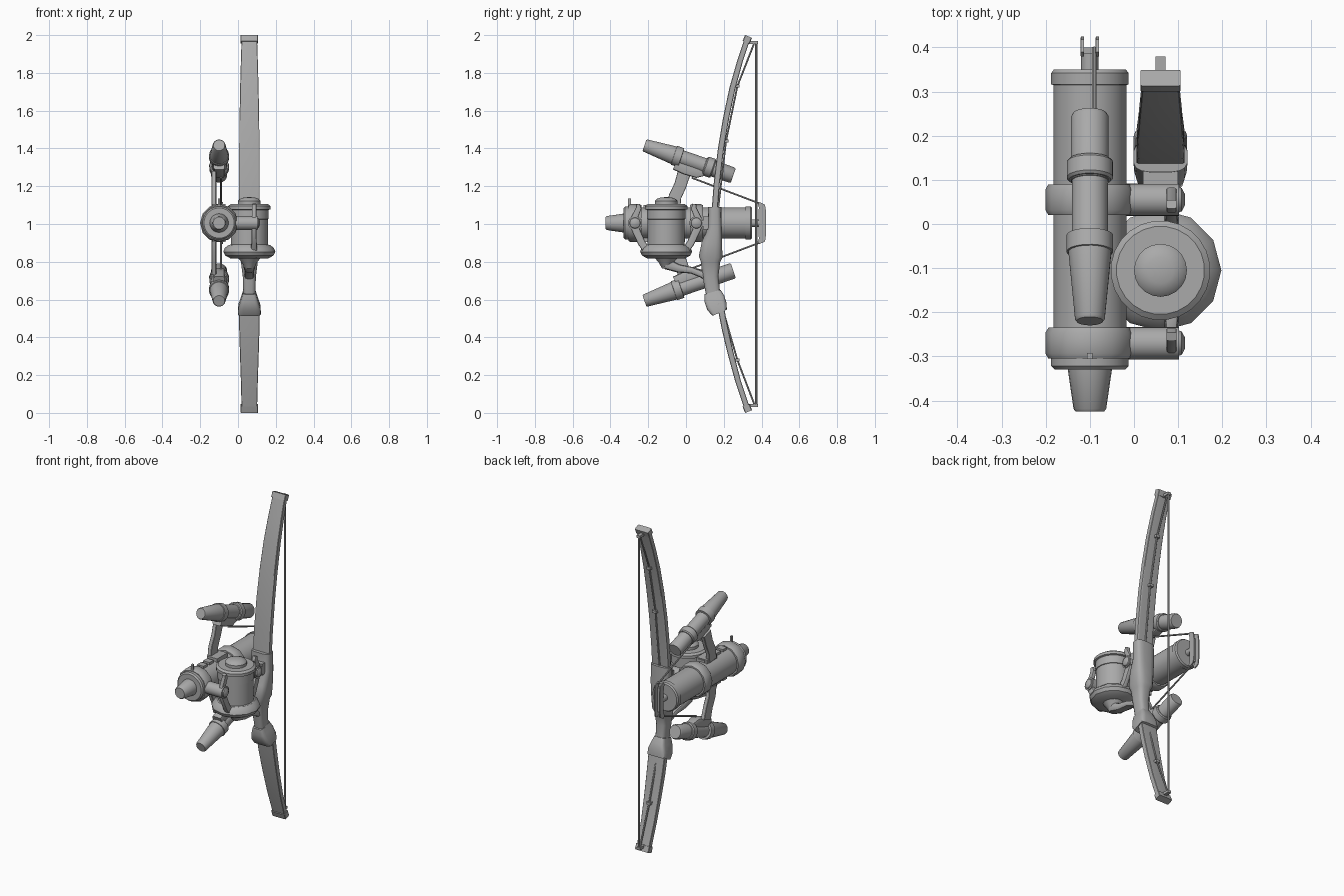
import bpy, bmesh, math
from mathutils import Vector

grey = bpy.data.materials.new("grey metal")
grey.diffuse_color = (0.4, 0.4, 0.4, 1)


def make(name, bm, smooth=True):
    bmesh.ops.recalc_face_normals(bm, faces=bm.faces)
    me = bpy.data.meshes.new(name)
    bm.to_mesh(me)
    bm.free()
    me.materials.append(grey)
    ob = bpy.data.objects.new(name, me)
    bpy.context.collection.objects.link(ob)
    if smooth:
        bpy.ops.object.select_all(action='DESELECT')
        ob.select_set(True)
        bpy.context.view_layer.objects.active = ob
        bpy.ops.object.shade_smooth_by_angle(angle=math.radians(35))
    return ob


def skin(name, rings, smooth=True):
    """Bridge rings of points and cap both ends."""
    bm = bmesh.new()
    vs = [[bm.verts.new(p) for p in r] for r in rings]
    n = len(vs[0])
    for a, b in zip(vs, vs[1:]):
        for i in range(n):
            j = (i + 1) % n
            bm.faces.new((a[i], a[j], b[j], b[i]))
    bm.faces.new(vs[0])
    bm.faces.new(vs[-1])
    return make(name, bm, smooth)


def lathe(name, start, axis, profile, n=24, smooth=True):
    """Profile is (distance along axis, radius)."""
    s, a = Vector(start), Vector(axis).normalized()
    u = a.orthogonal().normalized()
    w = a.cross(u)
    turn = [2 * math.pi * (i + 0.5) / n for i in range(n)]
    return skin(name, [[s + a * d + (u * math.cos(t) + w * math.sin(t)) * r for t in turn]
                       for d, r in profile], smooth)


def blade(name, x, path, power=0.35, n=16, smooth=True):
    """Strip in the y-z plane; path is (y, z, half width in x, half thickness)."""
    pts = [Vector((x, p[0], p[1])) for p in path]
    rings = []
    for i, (c, p) in enumerate(zip(pts, path)):
        t = (pts[min(i + 1, len(pts) - 1)] - pts[max(i - 1, 0)]).normalized()
        nrm = Vector((0, -t.z, t.y))
        ring = []
        for k in range(n):
            a = 2 * math.pi * (k + 0.5) / n
            ca, sa = math.cos(a), math.sin(a)
            ring.append(c + Vector((1, 0, 0)) * p[2] * math.copysign(abs(ca) ** power, ca)
                        + nrm * p[3] * math.copysign(abs(sa) ** power, sa))
        rings.append(ring)
    return skin(name, rings, smooth)


def box(name, lo, hi):
    lo, hi = Vector(lo), Vector(hi)
    bm = bmesh.new()
    bmesh.ops.create_cube(bm, size=1)
    for v in bm.verts:
        v.co = Vector(((lo[i] + hi[i]) / 2 + v.co[i] * (hi[i] - lo[i]) for i in range(3)))
    return make(name, bm, False)


def rod(name, pts, r=0.005, n=8):
    for i, (a, b) in enumerate(zip(pts, pts[1:])):
        a, b = Vector(a), Vector(b)
        lathe(f"{name}_{i}", a, b - a, [(0, r), ((b - a).length, r)], n)


BX = 0.06   # bow and reel plane
TX = -0.1   # tube plane

# Bow limbs, tips and riser
blade("upper_limb", BX, [(0.150, 1.05, .055, .016), (0.163, 1.22, .055, .016), (0.185, 1.40, .054, .016),
      (0.212, 1.56, .052, .016), (0.246, 1.72, .049, .016), (0.285, 1.86, .045, .015), (0.325, 1.98, .041, .015)],
      0.15, 12)
blade("lower_limb", BX, [(0.180, 0.58, .056, .017), (0.205, 0.45, .054, .017), (0.235, 0.32, .05, .016),
      (0.275, 0.17, .045, .015), (0.325, 0.02, .041, .015)], 0.15, 12)
blade("upper_tip", BX, [(0.318, 1.962, .046, .02), (0.331, 1.993, .046, .02)], 0.15, 12)
blade("lower_tip", BX, [(0.318, 0.04, .046, .02), (0.331, 0.007, .046, .02)], 0.15, 12)
blade("riser", BX, [(0.152, 1.09, .062, .035), (0.153, 0.98, .062, .037), (0.138, 0.90, .06, .055),
      (0.130, 0.825, .055, .063), (0.130, 0.80, .045, .052), (0.130, 0.72, .035, .042),
      (0.145, 0.62, .032, .038)], 0.6, 16)
blade("lower_socket", BX, [(0.140, 0.64, .034, .045), (0.150, 0.605, .045, .055),
      (0.163, 0.565, .058, .055), (0.178, 0.53, .061, .042)], 0.35, 16)

# Bowstring, guide line and its eyelets
rod("bowstring", [(BX, 0.372, 0.04), (BX, 0.372, 1.965)], 0.006)
rod("upper_guide_line", [(BX, 0.362, 1.96), (BX, 0.272, 1.73), (BX, 0.212, 1.44), (BX, 0.17, 1.08)])
rod("lower_guide_line", [(BX, 0.362, 0.045), (BX, 0.272, 0.28), (BX, 0.20, 0.53)])
for k, (y, z) in enumerate([(0.262, 1.73), (0.206, 1.44), (0.262, 0.28)]):
    box(f"line_eyelet_{k}", (BX - .013, y - .015, z - .008), (BX + .013, y + .02, z + .008))
for z in (0.04, 1.962):
    box("string_nock", (BX - .011, 0.33, z - .008), (BX + .011, 0.38, z + .008))

# Main tube with end caps, nozzle and clamp rings
lathe("main_tube", (TX, -0.33, 1.005), (0, 1, 0), [(0, .08), (.008, .088), (.035, .088), (.036, .083),
      (.645, .083), (.646, .088), (.672, .088), (.68, .082)], 32)
lathe("nozzle", (TX, -0.425, 1.005), (0, 1, 0), [(0, .032), (.006, .037), (.095, .05)], 20)
for k, y in enumerate((-0.305, 0.02)):
    lathe(f"clamp_ring_{k}", (TX, y, 1.005), (0, 1, 0), [(0, .094), (.012, .101), (.058, .101), (.07, .094)], 12)
    lathe(f"clamp_knob_{k}", (-0.02, y + .035, 1.005), (1, 0, 0), [(0, .037), (.122, .037)], 20)
    lathe(f"clamp_knob_cap_{k}", (0.10, y + .035, 1.005), (1, 0, 0), [(0, .03), (.008, .027), (.016, .012)], 16)
box("front_sight", (TX - .006, -0.306, 1.09), (TX + .006, -0.292, 1.135))
box("clamp_bridge", (0.02, 0.09, 0.97), (0.1, 0.135, 1.04))

# Cable yoke behind the tube
lathe("yoke_pin", (TX, 0.34, 1.005), (0, 1, 0), [(0, .02), (.055, .02)], 12)
for x in (TX - .017, TX + .017):
    blade("yoke_plate", x, [(0.385, 0.90, .004, .008), (0.402, 0.915, .004, .018), (0.407, 0.95, .004, .018),
          (0.407, 1.06, .004, .018), (0.402, 1.095, .004, .018), (0.385, 1.11, .004, .008)], 0.2, 8, False)
box("yoke_web", (TX - .017, 0.385, 0.93), (TX + .017, 0.4, 1.08))

# Two side barrels mirrored above and below the tube
for word, s in (("upper", 1), ("lower", -1)):
    def Z(h):
        return 1.005 + s * h
    start = Vector((TX, -0.22, Z(0.412)))
    end = Vector((TX, 0.25, Z(0.252)))
    d = end - start
    lathe(f"{word}_barrel", start, d, [(0, .03), (.006, .034), (.165, .049), (.166, .053), (.205, .053),
          (.206, .041), (.335, .041), (.336, .043), (.488, .043), (.497, .038)], 24)
    lathe(f"{word}_barrel_band", start + d.normalized() * .338, d, [(0, .048), (.006, .053), (.042, .053),
          (.048, .048)], 16)
    blade(f"{word}_barrel_bracket", TX, [(-0.055, Z(.315), .03, .035), (0.0, Z(.29), .03, .035),
          (0.06, Z(.268), .03, .03), (0.10, Z(.27), .025, .02)], 0.35, 12)
    blade(f"{word}_arm", -0.128, [(-0.065, Z(.08), .013, .035), (-0.058, Z(.14), .013, .034),
          (-0.03, Z(.2), .013, .033), (-0.01, Z(.265), .013, .035)], 0.2, 12)
    lo, hi = sorted((Z(.075), Z(.1)))
    box(f"{word}_arm_mount", (-0.135, -0.11, lo), (-0.065, -0.01, hi))
    for k in range(4):
        box(f"{word}_rail_block_{k}", (TX - .022, -0.225 + k * .06, lo), (TX + .022, -0.185 + k * .06, hi - .005))
    rod(f"{word}_cable", [(-0.09, 0.03, Z(.24)), (-0.09, 0.40, Z(.1))])

# Reel: spool, flange, cap, faceted base
RY = -0.105
lathe("reel_spool", (BX, RY, 0.86), (0, 0, 1), [(0, .108), (.03, .104), (.032, .099), (.165, .099), (.166, .103),
      (.215, .103), (.218, .113), (.235, .113), (.245, .1)], 24)
lathe("reel_cap", (BX, RY, 1.10), (0, 0, 1), [(0, .06), (.022, .06), (.033, .05), (.04, .03), (.042, .008)], 20)
lathe("reel_base", (BX, RY, 0.818), (0, 0, 1), [(0, .10), (.015, .128), (.035, .138), (.055, .13), (.072, .108)], 12)
lathe("reel_stem", (BX, RY, 0.765), (0, 0, 1), [(0, .022), (.03, .04), (.06, .065)], 16)
# Foot joining the reel to the riser
blade("reel_foot", BX, [(-0.12, 0.82, .035, .032), (-0.095, 0.785, .032, .03), (-0.04, 0.765, .028, .023),
      (0.03, 0.755, .025, .018), (0.08, 0.735, .025, .018), (0.13, 0.71, .025, .022)], 0.7, 12)
# Bail arms from the base up past the knobs
for k, m in enumerate((1, -1)):
    blade(f"bail_arm_{k}", 0.085, [(RY + m * .085, 0.835, .02, .02), (RY + m * .13, 0.90, .014, .02),
          (RY + m * .168, 0.985, .012, .022), (RY + m * .17, 1.03, .012, .018),
          (RY + m * .145, 1.085, .012, .015), (RY + m * .15, 1.105, .012, .01)], 0.4, 12)
